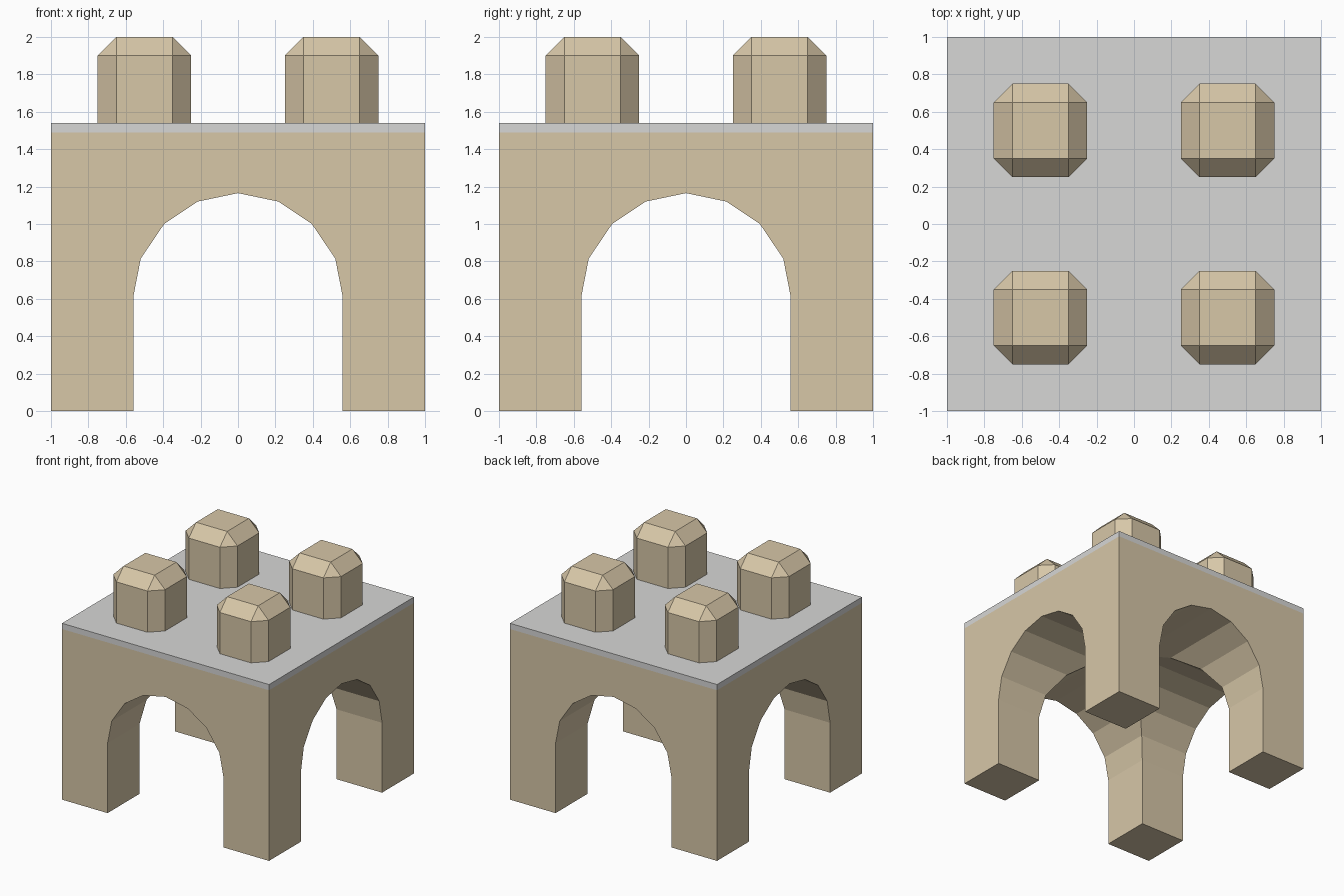
import bpy, bmesh

if "Cube" in bpy.data.objects:
    bpy.data.objects.remove(bpy.data.objects["Cube"])


def material(name, rgb):
    m = bpy.data.materials.new(name)
    m.diffuse_color = (*rgb, 1)
    m.use_nodes = True
    m.node_tree.nodes["Principled BSDF"].inputs["Base Color"].default_value = m.diffuse_color
    return m


STONE = material("tan stone", (0.68, 0.57, 0.39))
GREY = material("pale grey", (0.68, 0.68, 0.67))


def make_object(name, bm, mats):
    bmesh.ops.recalc_face_normals(bm, faces=bm.faces)
    me = bpy.data.meshes.new(name)
    bm.to_mesh(me)
    bm.free()
    for m in mats:
        me.materials.append(m)
    ob = bpy.data.objects.new(name, me)
    bpy.context.collection.objects.link(ob)
    return ob


def box(half, z0, z1):
    bm = bmesh.new()
    bmesh.ops.create_cube(bm, size=1)
    for v in bm.verts:
        v.co.x *= 2 * half
        v.co.y *= 2 * half
        v.co.z = z0 if v.co.z < 0 else z1
    return bm


# Block with a thin grey top layer
bm = box(1, 0, 1.54)
bmesh.ops.bisect_plane(bm, geom=bm.verts[:] + bm.edges[:] + bm.faces[:],
                       plane_co=(0, 0, 1.49), plane_no=(0, 0, 1))
for f in bm.faces:
    f.material_index = int(f.calc_center_median().z > 1.49)
body = make_object("arched_base", bm, [STONE, GREY])

# Two crossing arched tunnels cut through the block
half_arch = [(0.56, -0.2), (0.56, 0.61), (0.52, 0.815), (0.395, 1.0), (0.215, 1.12)]
arch = half_arch + [(0, 1.165)] + [(-u, z) for u, z in reversed(half_arch)]
for axis in "xy":
    bm = bmesh.new()
    place = (lambda u, z: (-1.3, u, z)) if axis == "x" else (lambda u, z: (u, -1.3, z))
    face = bm.faces.new([bm.verts.new(place(u, z)) for u, z in arch])
    ext = bmesh.ops.extrude_face_region(bm, geom=[face])
    moved = [g for g in ext["geom"] if isinstance(g, bmesh.types.BMVert)]
    bmesh.ops.translate(bm, verts=moved, vec=(2.6, 0, 0) if axis == "x" else (0, 2.6, 0))
    cutter = make_object("tunnel_cutter_" + axis, bm, [STONE])
    cutter.hide_render = True
    cutter.hide_viewport = True
    cutter.display_type = 'WIRE'
    mod = body.modifiers.new("tunnel_" + axis, 'BOOLEAN')
    mod.operation = 'DIFFERENCE'
    mod.solver = 'EXACT'
    mod.object = cutter

# Four chamfered studs, open where they meet the top
for sx, side in ((-1, "left"), (1, "right")):
    for sy, end in ((-1, "front"), (1, "back")):
        bm = box(0.25, 1.54, 2.0)
        edges = [e for e in bm.edges if max(v.co.z for v in e.verts) > 1.9]
        bmesh.ops.bevel(bm, geom=edges, offset=0.1, segments=1, affect='EDGES', profile=0.5)
        bottom = [f for f in bm.faces if max(v.co.z for v in f.verts) < 1.55]
        bmesh.ops.delete(bm, geom=bottom, context='FACES_ONLY')
        stud = make_object(f"{end}_{side}_stud", bm, [STONE])
        stud.location = (0.5 * sx, 0.5 * sy, 0)
